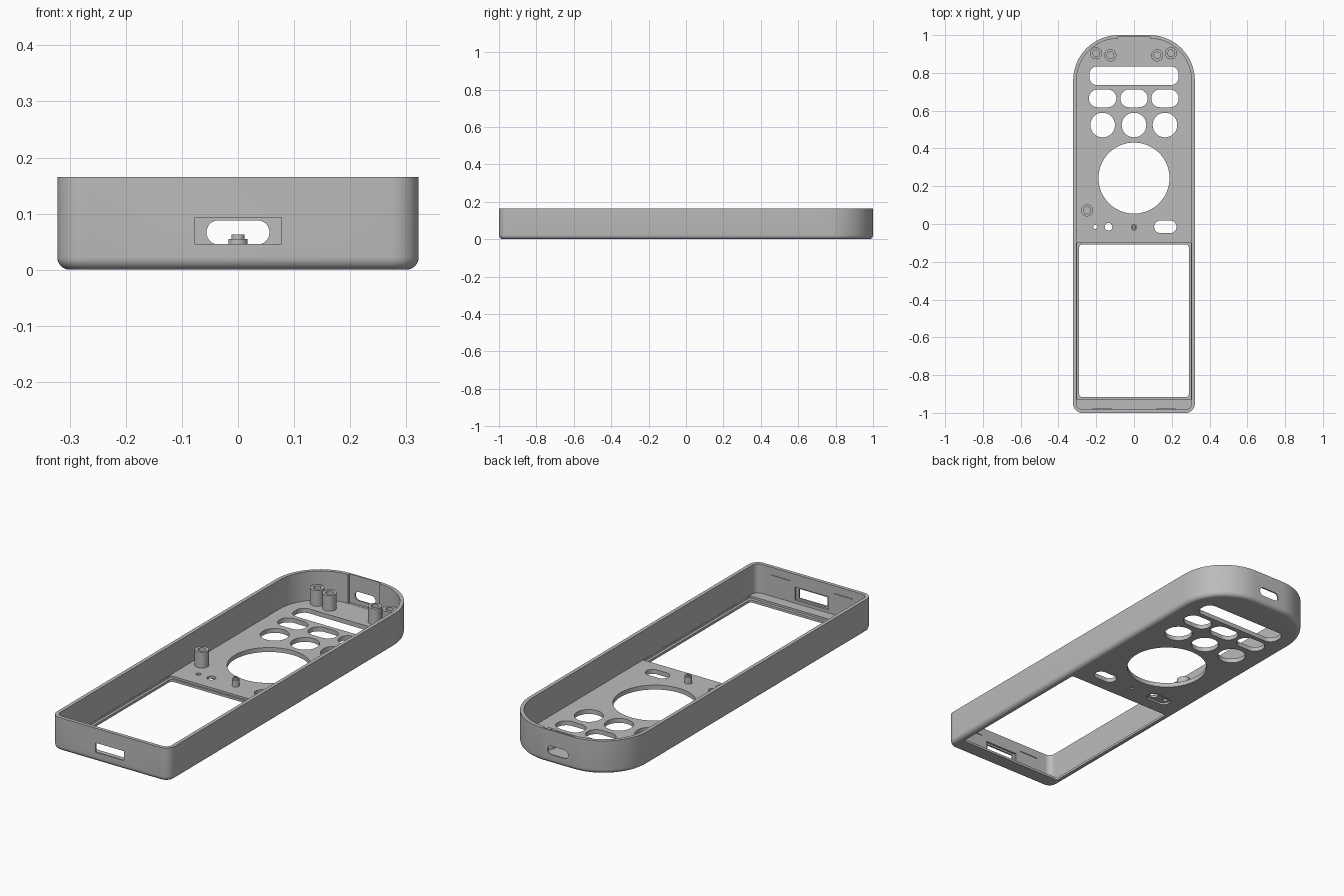
import bpy, bmesh, math
from mathutils import Vector

if "Cube" in bpy.data.objects:
    bpy.data.objects.remove(bpy.data.objects["Cube"], do_unlink=True)

HEIGHT, FLOOR, WALL, FILLET = 0.165, 0.022, 0.018, 0.022

grey = bpy.data.materials.new("plain grey")
grey.use_nodes = True
colour = (0.5, 0.5, 0.5, 1)
grey.diffuse_color = colour
grey.node_tree.nodes["Principled BSDF"].inputs["Base Color"].default_value = colour


def rounded(x0, x1, y0, y1, r_front, r_back, steps=12):
    """Counter-clockwise rounded rectangle with separate front and back radii."""
    corners = [(x1 - r_back, y1 - r_back, r_back, 0), (x0 + r_back, y1 - r_back, r_back, 1),
               (x0 + r_front, y0 + r_front, r_front, 2), (x1 - r_front, y0 + r_front, r_front, 3)]
    points = []
    for cx, cy, r, quarter in corners:
        for i in range(steps + 1):
            a = (quarter + i / steps) * math.pi / 2
            points.append((cx + r * math.cos(a), cy + r * math.sin(a)))
    return points


def loft(name, rings):
    """Skin matching rings of 3D points and cap both ends."""
    bm = bmesh.new()
    loops = [[bm.verts.new(p) for p in ring] for ring in rings]
    n = len(loops[0])
    for a, b in zip(loops, loops[1:]):
        for i in range(n):
            j = (i + 1) % n
            bm.faces.new((a[i], a[j], b[j], b[i]))
    bm.faces.new(loops[0][::-1])
    bm.faces.new(loops[-1])
    bmesh.ops.remove_doubles(bm, verts=bm.verts, dist=1e-5)
    bmesh.ops.recalc_face_normals(bm, faces=bm.faces)
    mesh = bpy.data.meshes.new(name)
    bm.to_mesh(mesh)
    bm.free()
    mesh.materials.append(grey)
    obj = bpy.data.objects.new(name, mesh)
    bpy.context.collection.objects.link(obj)
    return obj


def prism(name, cx, cy, w, h, r, low, high, upright=False):
    """Rounded block; upright ones are drawn in XZ and run along Y."""
    outline = rounded(cx - w / 2, cx + w / 2, cy - h / 2, cy + h / 2, r, r)
    place = (lambda u, v, t: (u, t, v)) if upright else (lambda u, v, t: (u, v, t))
    return loft(name, [[place(u, v, t) for u, v in outline] for t in (low, high)])


def lathe(name, x, y, profile, sides=32):
    """Revolve (radius, z) pairs around a vertical axis."""
    return loft(name, [[(x + r * math.cos(k * math.tau / sides),
                         y + r * math.sin(k * math.tau / sides), z)
                        for k in range(sides)] for r, z in profile])


def smooth(obj, angle=35):
    bpy.ops.object.select_all(action='DESELECT')
    obj.select_set(True)
    bpy.context.view_layer.objects.active = obj
    bpy.ops.object.shade_smooth_by_angle(angle=math.radians(angle))


# Open shell: filleted underside, straight walls, hollow inside
def case_ring(inset, z):
    return [(x, y, z) for x, y in rounded(-0.322 + inset, 0.322 - inset, -1 + inset, 1 - inset,
                                          0.048 - inset, 0.24 - inset, 16)]


rings = []
for i in range(7):
    a = i / 6 * math.pi / 2
    rings.append(case_ring(FILLET * (1 - math.sin(a)), FILLET * (1 - math.cos(a))))
rings += [case_ring(0, HEIGHT), case_ring(WALL, HEIGHT), case_ring(WALL, FLOOR)]
shell = loft("case_shell", rings)

cutters = []


def hole(cx, cy, w, h, r, low=-0.05, high=0.06, upright=False):
    cutters.append(prism("cutter", cx, cy, w, h, r, low, high, upright))


# Screen window and its shallow seat
hole(0, -0.515, 0.606, 0.83, 0.004, 0.012, 0.06)
hole(0, -0.512, 0.58, 0.806, 0.014)

# Button openings: long slot, pill row, round row
hole(0, 0.785, 0.472, 0.1, 0.042)
for x in (-0.166, 0, 0.164):
    hole(x, 0.665, 0.145, 0.094, 0.0465)
    hole(x, 0.524, 0.13, 0.13, 0.0645)

# Dial opening
cutters.append(lathe("cutter", 0, 0.243, [(0.188, -0.05), (0.188, 0.06)], 96))

# Small sensor holes, sunk underside pocket and side pill
hole(-0.165, -0.015, 0.125, 0.062, 0.03, -0.05, 0.01)
hole(-0.205, -0.015, 0.022, 0.022, 0.0105)
hole(-0.135, -0.015, 0.04, 0.04, 0.0195)
hole(0.166, -0.015, 0.118, 0.066, 0.0325)
hole(0, -0.018, 0.014, 0.014, 0.0065, -0.05, 0.012)

# Front port with a wider inner rebate, rear port with a thinned wall
hole(0, 0.0695, 0.155, 0.047, 0.001, -1.05, -0.95, True)
hole(0, 0.0695, 0.185, 0.065, 0.001, -0.992, -0.95, True)
hole(0, 0.0665, 0.112, 0.043, 0.021, 0.95, 1.05, True)
hole(0, 0.96, 0.17, 0.066, 0.001, FLOOR + 0.001, 0.3)

bpy.context.view_layer.objects.active = shell
for cutter in cutters:
    cutter.hide_render = True
    mod = shell.modifiers.new("cut", 'BOOLEAN')
    mod.operation = 'DIFFERENCE'
    mod.solver = 'EXACT'
    mod.object = cutter
    bpy.ops.object.modifier_apply(modifier=mod.name)
    bpy.data.objects.remove(cutter, do_unlink=True)
smooth(shell)

# Hollow screw posts
posts = {"rear_outer_post_right": (-0.2, 0.904), "rear_inner_post_right": (-0.125, 0.893),
         "rear_inner_post_left": (0.123, 0.893), "rear_outer_post_left": (0.196, 0.904),
         "middle_post": (-0.248, 0.072)}
for name, (x, y) in posts.items():
    smooth(lathe(name, x, y, [(0.032, 0.012), (0.032, 0.1), (0.018, 0.1), (0.018, FLOOR + 0.002)]))

# Stepped pin beside the dial
smooth(lathe("centre_pin", 0, -0.018, [(0.017, 0.014), (0.017, 0.055), (0.012, 0.055),
                                       (0.012, 0.063), (0.006, 0.063), (0.006, 0.03)], 24))

# Thin catch ridges on the inner front wall
for side, name in ((-1, "catch_ridge_right"), (1, "catch_ridge_left")):
    prism(name, side * 0.17, 0.125, 0.1, 0.005, 0.001, -0.985, -0.978, True)
